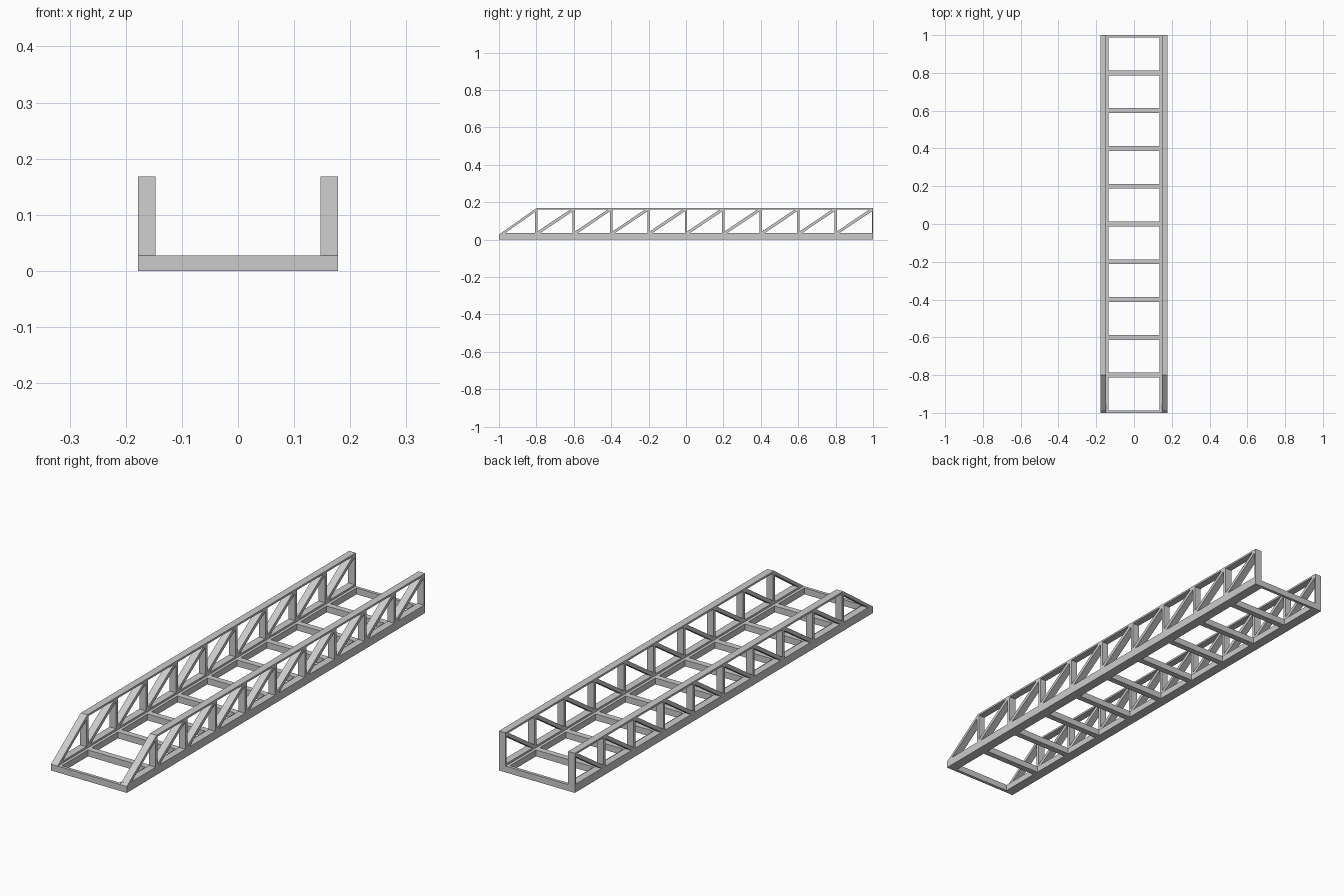
import bpy, bmesh

if "Cube" in bpy.data.objects:
    bpy.data.objects.remove(bpy.data.objects["Cube"])

XI, XO = 0.147, 0.178      # truss inner / outer x
ZB, ZT = 0.027, 0.168      # deck top / truss top
T = 0.008                  # thickness of truss chords
W = 0.0065                 # half width of uprights
STEP = 0.2


def prism(bm, pts, x0, x1):
    """Extrude a (y, z) outline along x."""
    a = [bm.verts.new((x0, y, z)) for y, z in pts]
    b = [bm.verts.new((x1, y, z)) for y, z in pts]
    bm.faces.new(a)
    bm.faces.new(b[::-1])
    for i in range(len(a)):
        j = (i + 1) % len(a)
        bm.faces.new((a[i], b[i], b[j], a[j]))


def rect(y0, y1, z0, z1):
    return [(y0, z0), (y1, z0), (y1, z1), (y0, z1)]


def part(name, outlines, x0, x1, mirror=True):
    bm = bmesh.new()
    for o in outlines:
        prism(bm, o, x0, x1)
    bmesh.ops.recalc_face_normals(bm, faces=bm.faces)
    me = bpy.data.meshes.new(name)
    bm.to_mesh(me)
    bm.free()
    ob = bpy.data.objects.new(name, me)
    bpy.context.collection.objects.link(ob)
    if mirror:
        ob.modifiers.new("Mirror", 'MIRROR')
    return ob


# Bottom side rails, with a narrow ledge inside the trusses
part("side_rail", [rect(-1, 1, 0, ZB)], 0.135, XO)

# Floor cross beams, half width at both ends
beams = []
for i in range(11):
    y = -1 + i * STEP
    beams.append(rect(max(-1, y - 0.013), min(1, y + 0.013), 0, ZB))
part("cross_beam", beams, -0.135, 0.135, mirror=False)

# Thin truss chords
part("lower_chord", [[(-1, ZB), (1, ZB), (1, ZB + T), (-1 + T * 1.4, ZB + T)]], XI, XO)
part("top_chord", [[(-0.8 - T * 1.4, ZT - T), (1, ZT - T), (1, ZT), (-0.8, ZT)]], XI, XO)

# Uprights
part("upright", [rect(-0.8 + i * STEP - W, min(1, -0.8 + i * STEP + W), ZB + T, ZT - T)
                 for i in range(10)], XI, XO)

# Diagonal braces, one per bay
b, t = ZB + T, ZT - T
h, v = 0.014, 0.009
braces = []
for i in range(1, 10):
    y0 = -1 + i * STEP + W
    y1 = y0 + STEP - 2 * W
    braces.append([(y0, b), (y0 + h, b), (y1, t - v), (y1, t), (y1 - h, t), (y0, b + v)])
part("diagonal_brace", braces, XI, XO)

# Sloping end posts at the front
part("end_post", [[(-1, ZB), (-0.978, ZB), (-0.8, ZT - 0.0155), (-0.8, ZT)]], XI, XO)
